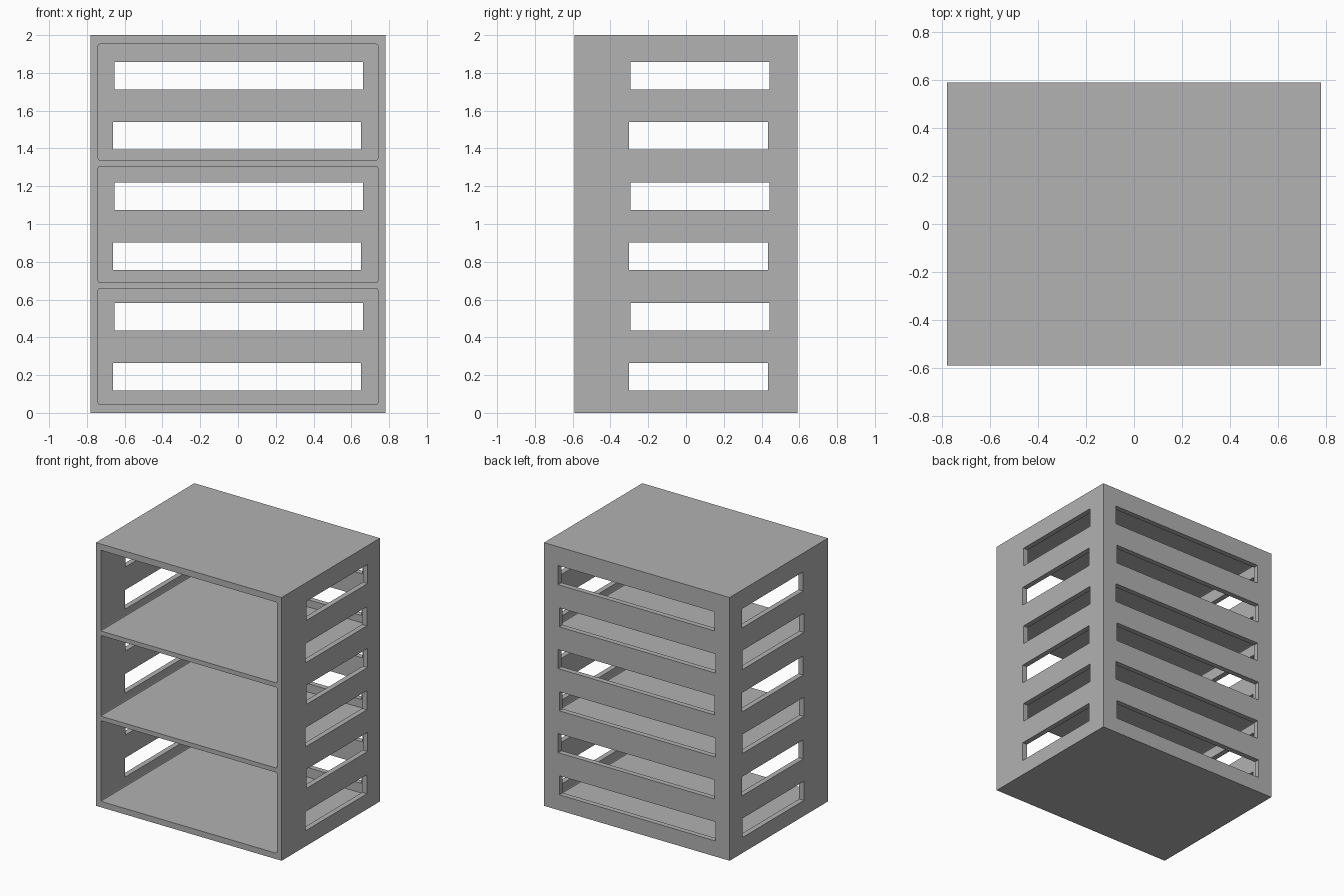
import bpy
import bmesh
from mathutils import Vector

if "Cube" in bpy.data.objects:
    bpy.data.objects.remove(bpy.data.objects["Cube"], do_unlink=True)

W, D, H = 0.78, 0.59, 2.0   # half width, half depth, height
WALL = 0.04
PITCH = 0.647               # spacing of the compartments
SLOT_PITCH = 0.638          # spacing of the slot pairs
SLOT_H = 0.145

grey = bpy.data.materials.new("plain grey")
grey.use_nodes = True
colour = (0.445, 0.445, 0.445, 1)
grey.diffuse_color = colour
grey.node_tree.nodes["Principled BSDF"].inputs["Base Color"].default_value = colour


def box(name, low, high, round_y=0):
    """Box between two corners, optionally rounding the edges along y."""
    low, high = Vector(low), Vector(high)
    bm = bmesh.new()
    bmesh.ops.create_cube(bm, size=1)
    for v in bm.verts:
        v.co = (low + high) / 2 + v.co * (high - low)
    if round_y:
        edges = [e for e in bm.edges
                 if abs(e.verts[0].co.y - e.verts[1].co.y) > WALL]
        bmesh.ops.bevel(bm, geom=edges, offset=round_y, segments=2,
                        profile=0.5, affect='EDGES')
    mesh = bpy.data.meshes.new(name)
    bm.to_mesh(mesh)
    bm.free()
    mesh.materials.append(grey)
    obj = bpy.data.objects.new(name, mesh)
    bpy.context.collection.objects.link(obj)
    return obj


def cut(target, cutter):
    """Subtract the cutter and throw it away."""
    cutter.hide_render = True
    mod = target.modifiers.new("cut", 'BOOLEAN')
    mod.operation = 'DIFFERENCE'
    mod.solver = 'EXACT'
    mod.object = cutter
    bpy.context.view_layer.objects.active = target
    bpy.ops.object.modifier_apply(modifier=mod.name)
    bpy.data.objects.remove(cutter, do_unlink=True)


# Outer case
shelf = box("shelf_case", (-W, -D, 0), (W, D, H))

for i in range(3):
    # Compartment open to the front
    z = 0.045 + i * PITCH
    cut(shelf, box("compartment_cutter", (WALL - W, -D - 0.2, z),
                   (W - WALL, D - WALL, z + 0.613), 0.008))

    # Lower and upper slots, slightly shifted against each other
    for base, shift in ((0.118, -0.005), (0.436, 0.004)):
        z = base + i * SLOT_PITCH
        cut(shelf, box("back_slot_cutter", (shift - 0.657, 0.2, z),
                       (shift + 0.657, D + 0.2, z + SLOT_H)))
        cut(shelf, box("side_slot_cutter", (-W - 0.2, shift - 0.297, z),
                       (W + 0.2, shift + 0.438, z + SLOT_H)))
